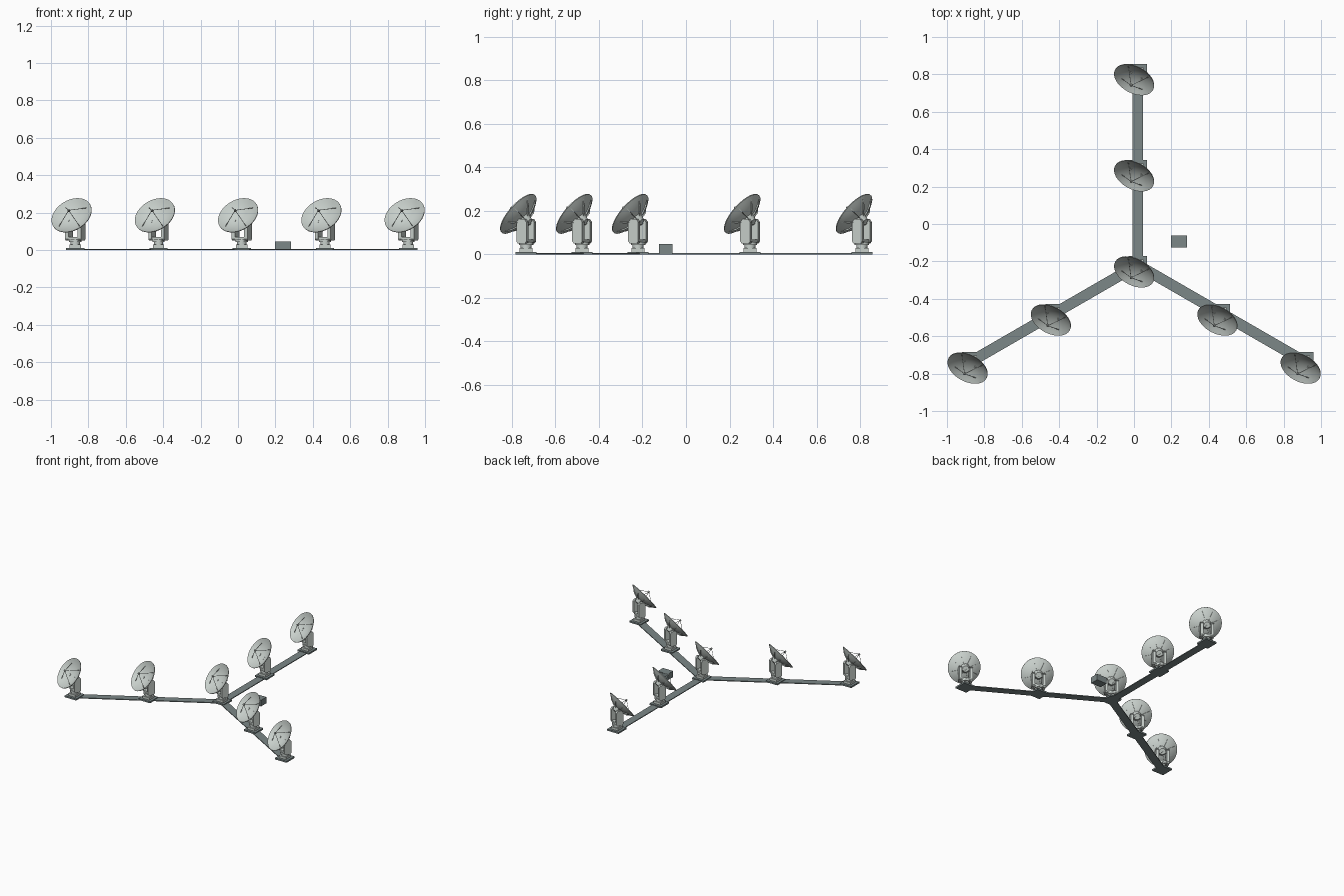
import bpy, bmesh, math
from mathutils import Matrix, Vector

if "Cube" in bpy.data.objects:
    bpy.data.objects.remove(bpy.data.objects["Cube"])


def material(name, col):
    m = bpy.data.materials.new(name)
    m.diffuse_color = (*col, 1)
    m.use_nodes = True
    m.node_tree.nodes["Principled BSDF"].inputs["Base Color"].default_value = m.diffuse_color
    return m


LIGHT = material("pale grey paint", (0.58, 0.63, 0.60))
DARK = material("slate grey", (0.20, 0.245, 0.245))

AZ, EL = math.radians(-28), math.radians(38)
TURN = Matrix.Rotation(AZ, 4, 'Z')
PIVOT = Vector((0, 0, 0.154))
# dish frame: local z is the pointing axis, origin is the rim centre
AIM = TURN @ Matrix.Translation(PIVOT) @ Matrix.Rotation(math.pi / 2 - EL, 4, 'X') @ Matrix.Translation((0, 0, 0.054))
R, DEPTH = 0.115, 0.042


def box(bm, c, s, mat=Matrix()):
    bmesh.ops.create_cube(bm, size=1, matrix=mat @ Matrix.Translation(c) @ Matrix.Diagonal((*s, 1)))


def rod(bm, a, b, r, n=6, mat=Matrix(), r2=None):
    a, b = Vector(a), Vector(b)
    q = (b - a).to_track_quat('Z', 'Y').to_matrix().to_4x4()
    bmesh.ops.create_cone(bm, cap_ends=True, segments=n, radius1=r, radius2=r if r2 is None else r2,
                          depth=(b - a).length, matrix=mat @ Matrix.Translation((a + b) / 2) @ q)


def plate(bm, pts, thick, axis, mat=Matrix()):
    """Extrude a closed outline by thick, centred along axis."""
    d = Vector(axis) * thick
    f = bm.faces.new([bm.verts.new(Vector(p) - d / 2) for p in pts])
    ext = bmesh.ops.extrude_face_region(bm, geom=[f])['geom']
    vs = [v for v in ext if isinstance(v, bmesh.types.BMVert)]
    bmesh.ops.translate(bm, vec=d, verts=vs)
    bmesh.ops.transform(bm, matrix=mat, verts=list({*f.verts, *vs}))


def revolve(bm, prof, n, mat):
    rings = []
    for r, z in prof:
        k = 1 if r == 0 else n
        rings.append([bm.verts.new(mat @ Vector((r * math.cos(math.tau * i / n), r * math.sin(math.tau * i / n), z)))
                      for i in range(k)])
    for a, b in zip(rings, rings[1:]):
        for i in range(n):
            vs = [a[i % len(a)], a[(i + 1) % len(a)], b[(i + 1) % len(b)], b[i % len(b)]]
            bm.faces.new(list(dict.fromkeys(vs)))


def to_mesh(bm, name, mat):
    bmesh.ops.recalc_face_normals(bm, faces=bm.faces)
    me = bpy.data.meshes.new(name)
    bm.to_mesh(me)
    bm.free()
    me.materials.append(mat)
    return me


def place(me, name, loc=(0, 0, 0)):
    o = bpy.data.objects.new(name, me)
    o.location = loc
    bpy.context.collection.objects.link(o)
    return o


def bowl(r):
    return DEPTH * ((r / R) ** 2 - 1)


parts = {}

# concrete pad
bm = bmesh.new()
box(bm, (0, 0, 0.006), (0.097, 0.097, 0.012))
parts["pad"] = to_mesh(bm, "pad", DARK)

# pedestal: square foot, round neck, turntable
bm = bmesh.new()
box(bm, (0, 0, 0.02), (0.06, 0.06, 0.018))
rod(bm, (0, 0, 0.028), (0, 0, 0.045), 0.025, 16)
rod(bm, (0, 0, 0.042), (0, 0, 0.056), 0.033, 16)
parts["pedestal"] = to_mesh(bm, "pedestal", LIGHT)

# yoke: two chamfered side arms on a crossbeam
bm = bmesh.new()
box(bm, (0, 0, 0.061), (0.07, 0.046, 0.016), TURN)
outline = [(-0.018, 0.05), (0.018, 0.05), (0.026, 0.06), (0.026, 0.148), (0.016, 0.162), (-0.016, 0.162),
           (-0.026, 0.148), (-0.026, 0.06)]
for s in (-1, 1):
    plate(bm, [(s * 0.038, y, z) for y, z in outline], 0.02, (1, 0, 0), TURN)
parts["yoke"] = to_mesh(bm, "yoke", LIGHT)

# hub and axle behind the dish
bm = bmesh.new()
rod(bm, (0, 0, -0.07), (0, 0, bowl(0.03) - 0.003), 0.022, 12, AIM, 0.034)
rod(bm, (-0.045, 0, 0.146), (0.045, 0, 0.146), 0.012, 10, TURN)
parts["hub"] = to_mesh(bm, "hub", LIGHT)

# dish bowl with a thin rim
bm = bmesh.new()
steps = [R * i / 7 for i in range(8)]
prof = [(r, bowl(r)) for r in steps] + [(r, bowl(r) - 0.004) for r in reversed(steps)]
revolve(bm, prof, 32, AIM)
parts["dish"] = to_mesh(bm, "dish", LIGHT)

# radial ribs on the back of the dish
bm = bmesh.new()
for i in range(8):
    m = AIM @ Matrix.Rotation(math.tau * (i + 0.5) / 8, 4, 'Z')
    rs = (0.025, 0.055, 0.085, 0.11)
    pts = [(r, 0, bowl(r) - 0.002) for r in rs] + [(0.08, 0, bowl(0.08) - 0.011), (0.025, 0, bowl(0.025) - 0.013)]
    plate(bm, pts, 0.003, (0, 1, 0), m)
parts["dish_ribs"] = to_mesh(bm, "dish_ribs", LIGHT)

# four feed legs meeting at a small receiver
bm = bmesh.new()
for i in range(4):
    a = math.tau * (i + 0.5) / 4
    r = 0.088
    rod(bm, (r * math.cos(a), r * math.sin(a), bowl(r)), (0, 0, 0.042), 0.0017, 5, AIM)
rod(bm, (0, 0, 0.034), (0, 0, 0.047), 0.006, 10, AIM)
parts["feed"] = to_mesh(bm, "feed", LIGHT)

# seven antennas along three arms
C, STEP = Vector((0.02, -0.22, 0)), 0.514
dirs = [Vector((math.cos(math.radians(a)), math.sin(math.radians(a)), 0)) for a in (90, 210, 330)]
spots = [C] + [C + d * STEP * k for d in dirs for k in (1, 2)]
for i, p in enumerate(spots):
    for name, me in parts.items():
        o = place(me, f"{name}_{i + 1}", p)
        if i == 0 and name in ("dish", "hub", "pedestal", "feed"):
            bpy.ops.object.select_all(action='DESELECT')
            bpy.context.view_layer.objects.active = o
            o.select_set(True)
            bpy.ops.object.shade_smooth_by_angle(angle=math.radians(35))

# rail tracks
for i, d in enumerate(dirs):
    bm = bmesh.new()
    m = Matrix.Translation(C) @ Matrix.Rotation(math.atan2(d.y, d.x), 4, 'Z')
    box(bm, (STEP, 0, 0.003), (2 * STEP, 0.058, 0.006), m)
    place(to_mesh(bm, "track", DARK), f"track_{i + 1}")

# control building
bm = bmesh.new()
box(bm, (0.24, -0.093, 0.0235), (0.086, 0.064, 0.047))
place(to_mesh(bm, "control_building", DARK), "control_building")
